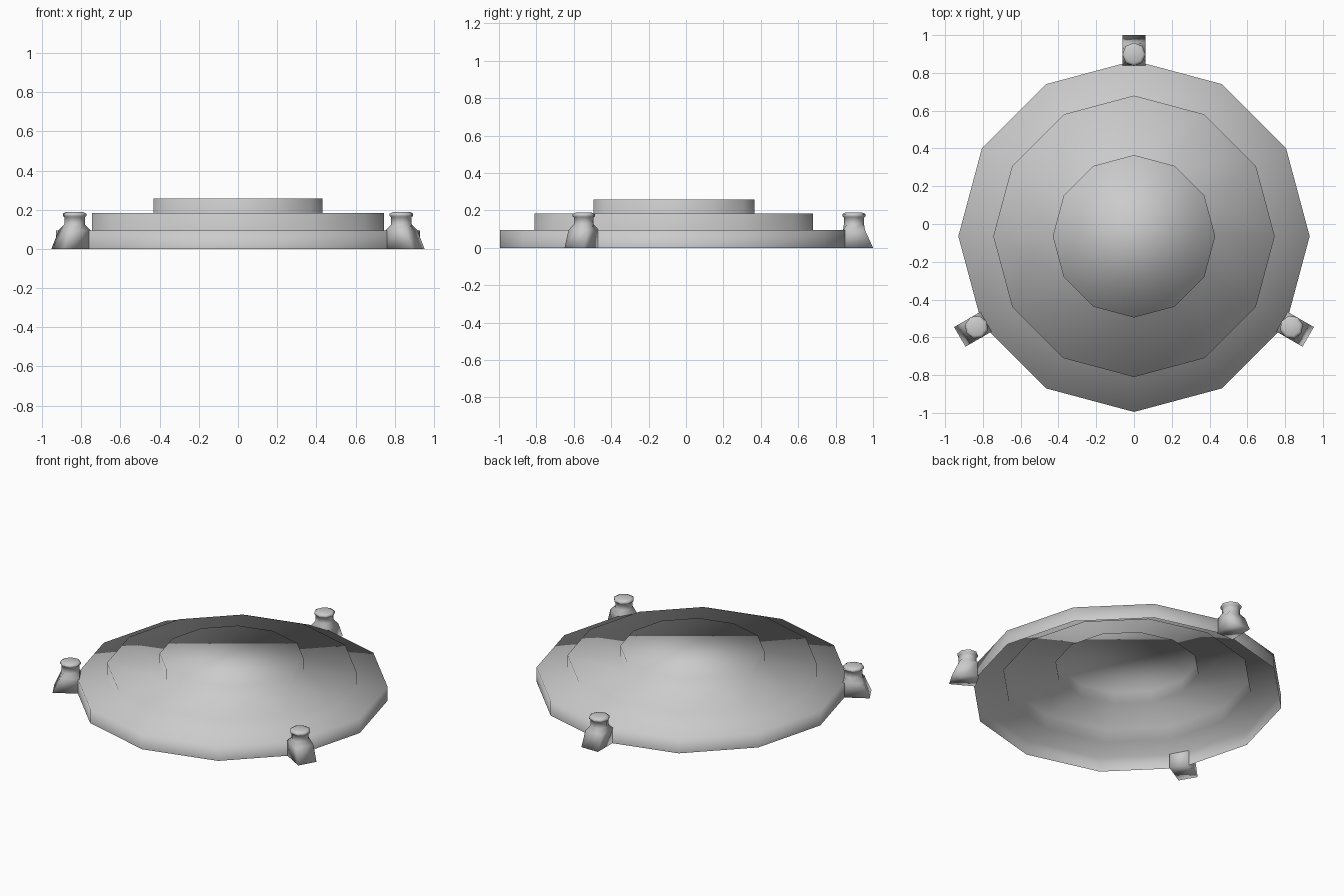
import bpy, bmesh
from math import sin, cos, pi, radians
from mathutils import Matrix, Vector

if "Cube" in bpy.data.objects:
    bpy.data.objects.remove(bpy.data.objects["Cube"])

CENTRE = Vector((0, -0.065, 0))


def loft(name, rings, cap_start, cap_end, matrix):
    """Skin a list of equal-length point rings, smooth shaded."""
    bm = bmesh.new()
    loops = [[bm.verts.new(p) for p in r] for r in rings]
    n = len(rings[0])
    for a, b in zip(loops, loops[1:]):
        for i in range(n):
            j = (i + 1) % n
            bm.faces.new((a[i], a[j], b[j], b[i]))
    if cap_start:
        bm.faces.new(loops[0][::-1])
    if cap_end:
        bm.faces.new(loops[-1])
    for f in bm.faces:
        f.smooth = True
    me = bpy.data.meshes.new(name)
    bm.to_mesh(me)
    bm.free()
    ob = bpy.data.objects.new(name, me)
    bpy.context.collection.objects.link(ob)
    ob.matrix_world = matrix
    return ob


def circle(r, z, n, cx=0.0):
    return [(cx + r * cos(2 * pi * i / n), r * sin(2 * pi * i / n), z) for i in range(n)]


def rect(x0, x1, hw, z):
    # eight points: corners and edge middles, starting at +x
    m = (x0 + x1) / 2
    return [(x1, 0, z), (x1, hw, z), (m, hw, z), (x0, hw, z),
            (x0, 0, z), (x0, -hw, z), (m, -hw, z), (x1, -hw, z)]


# Stepped twelve-sided shell, open underneath
profile = [(0.93, 0), (0.93, 0.095), (0.745, 0.095), (0.745, 0.183),
           (0.43, 0.183), (0.43, 0.257)]
loft("stepped_dish", [circle(r, z, 12) for r, z in profile], False, True,
     Matrix.Translation(CENTRE))

# Three rim posts: sloped square foot blending into a round capped stud
post = [rect(0.905, 1.065, 0.06, 0.0),
        rect(0.905, 1.022, 0.06, 0.095),
        circle(0.054, 0.125, 8, 0.963),
        circle(0.054, 0.162, 8, 0.963),
        circle(0.062, 0.168, 8, 0.963),
        circle(0.062, 0.18, 8, 0.963),
        circle(0.045, 0.188, 8, 0.963)]
for k, ang in enumerate((90, 210, 330)):
    loft(f"rim_post_{k + 1}", post, True, True,
         Matrix.Translation(CENTRE) @ Matrix.Rotation(radians(ang), 4, 'Z'))
